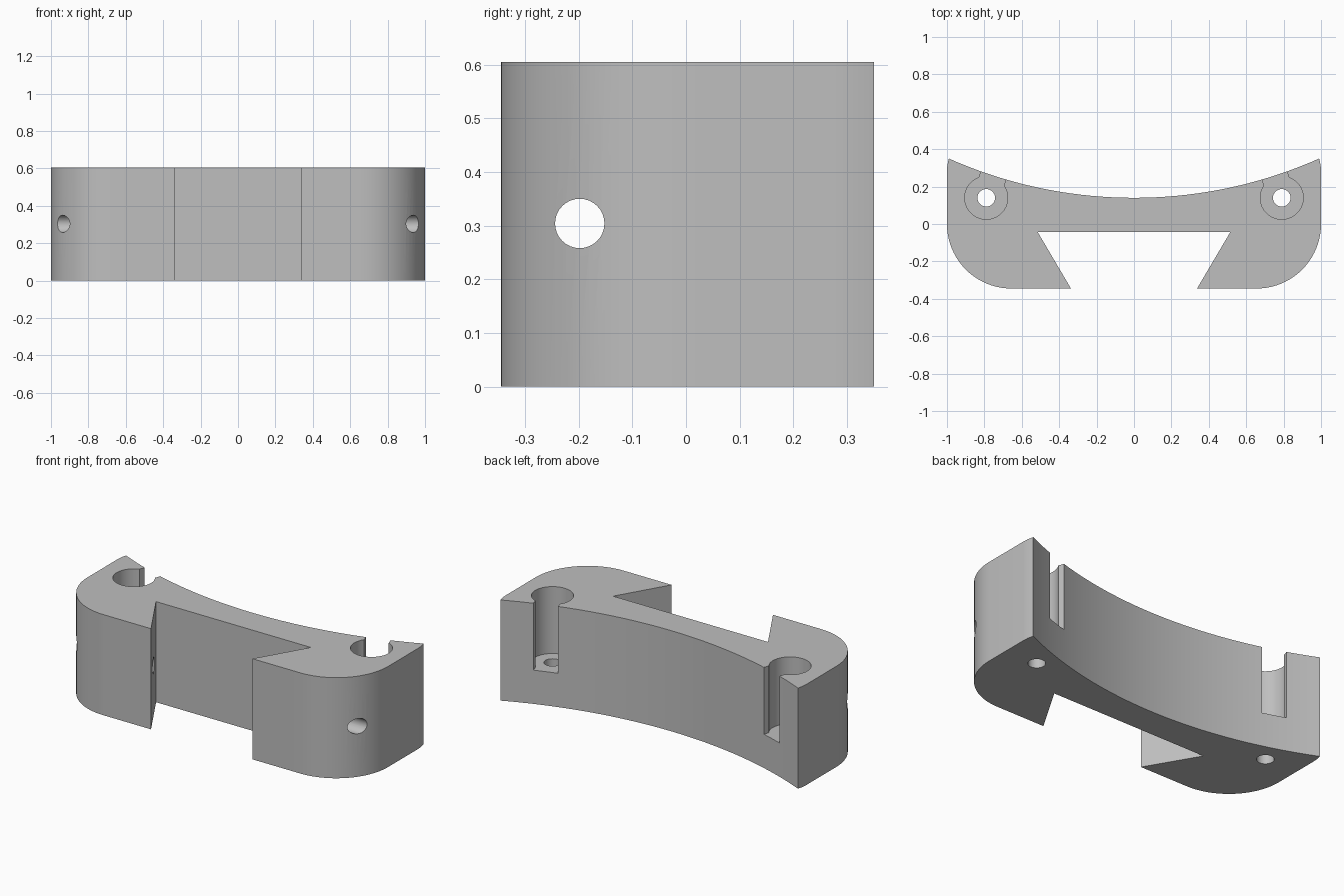
import bpy
import bmesh
from math import pi, sin, cos, asin, atan2
from mathutils import Matrix, Vector

HEIGHT = 0.605
BACK_RADIUS = 2.44        # concave back surface
BACK_CENTRE_Y = 0.14 + BACK_RADIUS
HALF_SPAN = 0.99
POCKET = Vector((0.79, 0.14))

if "Cube" in bpy.data.objects:
    bpy.data.objects.remove(bpy.data.objects["Cube"], do_unlink=True)


def arc(cx, cy, r, a0, a1, n):
    """Points along a circular arc, ends included."""
    steps = [a0 + (a1 - a0) * i / n for i in range(n + 1)]
    return [(cx + r * cos(a), cy + r * sin(a)) for a in steps]


def prism(name, outline, z0, z1):
    """Extrude a flat outline between two heights."""
    bm = bmesh.new()
    face = bm.faces.new([bm.verts.new((x, y, z0)) for x, y in outline])
    ret = bmesh.ops.extrude_face_region(bm, geom=[face])
    top = [v for v in ret["geom"] if isinstance(v, bmesh.types.BMVert)]
    bmesh.ops.translate(bm, verts=top, vec=(0, 0, z1 - z0))
    bmesh.ops.recalc_face_normals(bm, faces=bm.faces)
    mesh = bpy.data.meshes.new(name)
    bm.to_mesh(mesh)
    bm.free()
    obj = bpy.data.objects.new(name, mesh)
    bpy.context.collection.objects.link(obj)
    return obj


def cut(target, cutter):
    """Subtract a cutter, then discard it."""
    cutter.hide_render = True
    bpy.context.view_layer.objects.active = target
    mod = target.modifiers.new("cut", "BOOLEAN")
    mod.operation = "DIFFERENCE"
    mod.solver = "EXACT"
    mod.object = cutter
    bpy.ops.object.modifier_apply(modifier=mod.name)
    bpy.data.objects.remove(cutter, do_unlink=True)


# Bracket body: dovetail groove in front, rounded corners, concave back
right_half = [(0.515, -0.043), (0.337, -0.345)]
right_half += arc(0.655, 0, 0.345, -pi / 2, 0, 20)
right_half += [(1.0, 0.28), (0.998, 0.315)]
sweep = asin(HALF_SPAN / BACK_RADIUS)
back = arc(0, BACK_CENTRE_Y, BACK_RADIUS, -pi / 2 + sweep, -pi / 2 - sweep, 36)
left_half = [(-x, y) for x, y in reversed(right_half)]
bracket = prism("bracket_body", right_half + back + left_half, 0, HEIGHT)

# Screw pockets with a slot opening square to the back, and through holes
for side in (1, -1):
    px, py = side * POCKET.x, POCKET.y
    aim = atan2(BACK_CENTRE_Y - py, -px)
    r, half_slot = 0.115, 0.07
    gap = asin(half_slot / r)
    keyhole = arc(px, py, r, aim + gap, aim + 2 * pi - gap, 40)
    along = Vector((cos(aim), sin(aim)))
    across = Vector((-along.y, along.x)) * half_slot
    end = Vector((px, py)) + along * 0.3
    keyhole += [tuple(end - across), tuple(end + across)]
    cut(bracket, prism("pocket_cutter", keyhole, 0.203, 0.8))
    hole = arc(px, py, 0.047, 0, 2 * pi, 32)[:-1]
    cut(bracket, prism("hole_cutter", hole, -0.2, 0.8))

# Cross hole through both dovetail cheeks
cross = prism("cross_hole_cutter", arc(0, 0, 0.046, 0, 2 * pi, 32)[:-1], -1.2, 1.2)
cross.data.transform(Matrix.Translation((0, -0.198, 0.304)) @ Matrix.Rotation(pi / 2, 4, "Y"))
cut(bracket, cross)

# Plain grey material
grey = bpy.data.materials.new("plain_grey")
grey.use_nodes = True
colour = (0.52, 0.52, 0.52, 1)
grey.diffuse_color = colour
grey.node_tree.nodes["Principled BSDF"].inputs["Base Color"].default_value = colour
bracket.data.materials.clear()
bracket.data.materials.append(grey)

bpy.ops.object.select_all(action="DESELECT")
bracket.select_set(True)
bpy.context.view_layer.objects.active = bracket
bpy.ops.object.shade_smooth_by_angle(angle=pi / 6)
